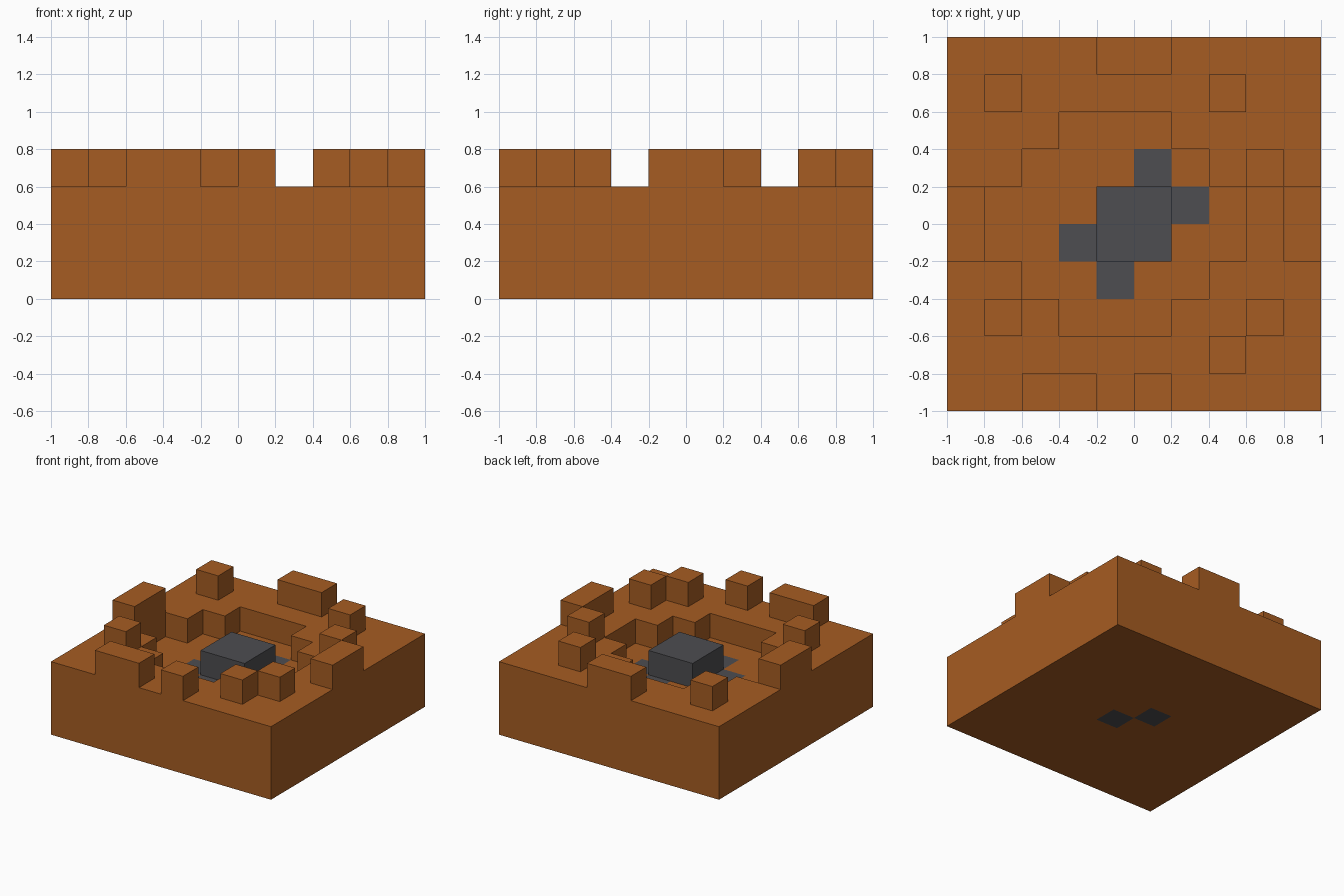
import bpy
import bmesh
from mathutils import Vector

if "Cube" in bpy.data.objects:
    bpy.data.objects.remove(bpy.data.objects["Cube"], do_unlink=True)

CELL = 0.2
# Ground plan, back row first: # raised block, - ground, . crater floor,
# r stone flush with the crater floor, R stone boulder
PLAN = [
    "----##----",
    "-#-----#--",
    "---...----",
    "--...r.-#-",
    "#...RRr.-#",
    "#..rRR..-#",
    "--..r..---",
    "-#-...--#-",
    "-------#--",
    "--##-#----",
]
HEIGHT = {"#": 4, "-": 3, "R": 3, ".": 2, "r": 2}
SIZE = len(PLAN)


def make_material(name, colour):
    mat = bpy.data.materials.new(name)
    mat.use_nodes = True
    mat.diffuse_color = colour
    mat.node_tree.nodes["Principled BSDF"].inputs["Base Color"].default_value = colour
    return mat


def build_blocks(name, cells, solid, mat):
    """Skin the cells with flat quads wherever they meet open air."""
    bm = bmesh.new()
    axes = [Vector((1, 0, 0)), Vector((0, 1, 0)), Vector((0, 0, 1))]
    for cell in sorted(cells):
        for i in range(3):
            for sign in (1, -1):
                n = axes[i] * sign
                if tuple(int(a + b) for a, b in zip(cell, n)) in solid:
                    continue
                u = axes[(i + 1) % 3] / 2
                v = axes[(i + 2) % 3] / 2 * sign
                mid = Vector(cell) + Vector((0.5, 0.5, 0.5)) + n / 2
                corners = [mid - u - v, mid + u - v, mid + u + v, mid - u + v]
                shift = Vector((SIZE / 2, SIZE / 2, 0))
                bm.faces.new([bm.verts.new((c - shift) * CELL) for c in corners])
    bmesh.ops.remove_doubles(bm, verts=bm.verts, dist=CELL / 100)
    mesh = bpy.data.meshes.new(name)
    bm.to_mesh(mesh)
    bm.free()
    mesh.materials.append(mat)
    obj = bpy.data.objects.new(name, mesh)
    bpy.context.collection.objects.link(obj)


# Fill the columns and separate the stone from the earth
solid, stone = set(), set()
for row, line in enumerate(PLAN):
    y = SIZE - 1 - row
    for x, mark in enumerate(line):
        for z in range(HEIGHT[mark]):
            solid.add((x, y, z))
            # The stone narrows to two diagonal cells at the underside
            if mark in "Rr" and z > 0 or mark == "R" and x + row == 8 or mark == "R" and x + row == 10:
                stone.add((x, y, z))

earth_mat = make_material("orange earth", (0.38, 0.107, 0.016, 1))
stone_mat = make_material("dark grey stone", (0.075, 0.075, 0.082, 1))

build_blocks("crater_ground", solid - stone, solid, earth_mat)
build_blocks("embedded_boulder", stone, solid, stone_mat)
